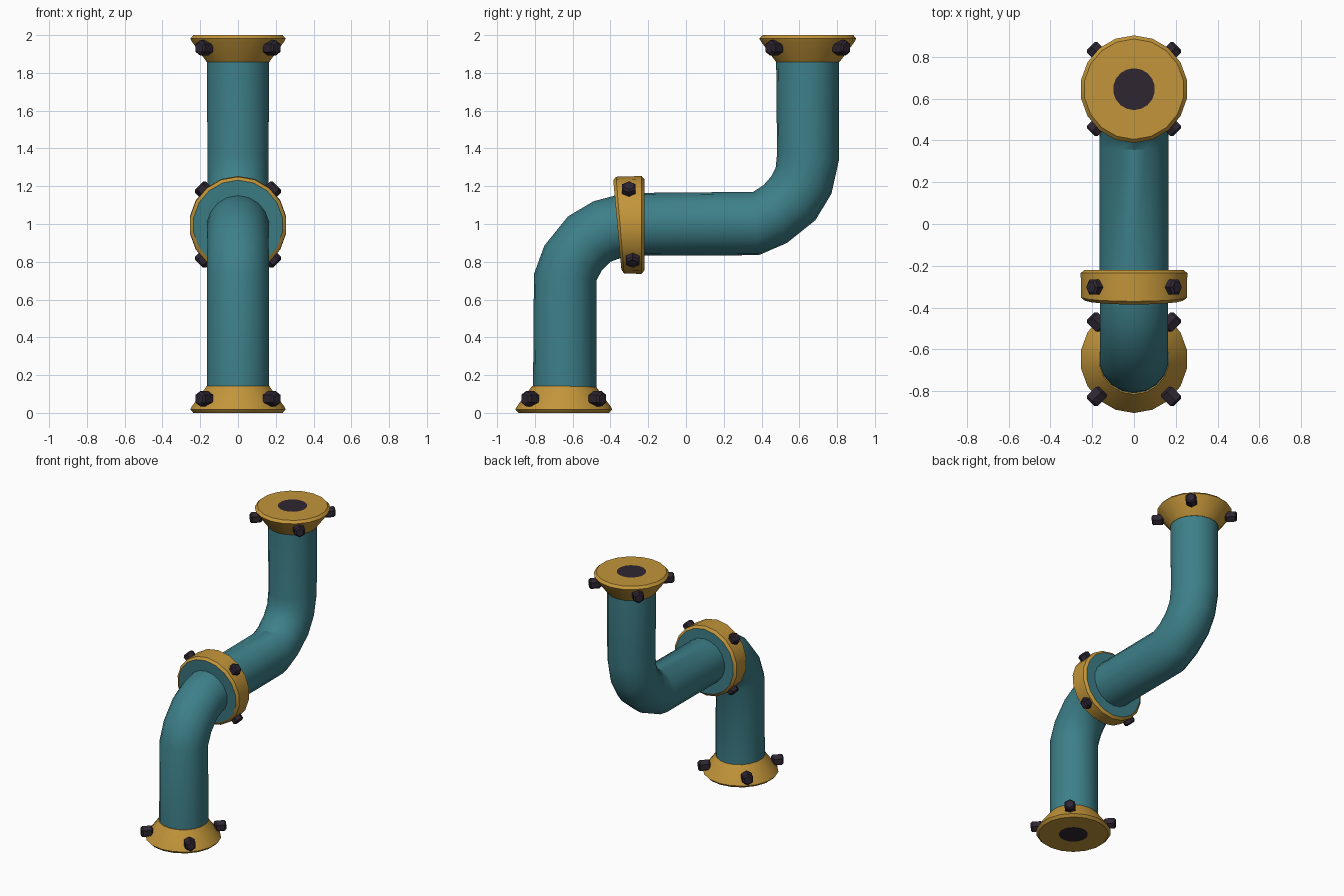
import bpy
import bmesh
import math
from mathutils import Vector

cube = bpy.data.objects.get("Cube")
if cube:
    bpy.data.objects.remove(cube, do_unlink=True)

SIDES = 18


def make_material(name, rgb):
    mat = bpy.data.materials.new(name)
    mat.use_nodes = True
    mat.diffuse_color = (*rgb, 1)
    mat.node_tree.nodes["Principled BSDF"].inputs["Base Color"].default_value = (*rgb, 1)
    return mat


teal = make_material("teal paint", (0.047, 0.214, 0.25))
gold = make_material("brass", (0.54, 0.30, 0.042))
dark = make_material("dark metal", (0.028, 0.019, 0.031))


def finish(name, bm, mats, smooth=True):
    bmesh.ops.recalc_face_normals(bm, faces=bm.faces)
    mesh = bpy.data.meshes.new(name)
    bm.to_mesh(mesh)
    bm.free()
    for mat in mats:
        mesh.materials.append(mat)
    obj = bpy.data.objects.new(name, mesh)
    bpy.context.collection.objects.link(obj)
    if smooth:
        bpy.ops.object.select_all(action='DESELECT')
        obj.select_set(True)
        bpy.context.view_layer.objects.active = obj
        bpy.ops.object.shade_smooth_by_angle(angle=math.radians(30))
    return obj


def loft(name, rings, mats, end_slots=(0, 0), band_slots=None):
    """Skin circles, each given by two opposite points (y, z) in the side plane."""
    bm = bmesh.new()
    loops = []
    for a, b in rings:
        a, b = Vector((0, *a)), Vector((0, *b))
        mid, arm = (a + b) / 2, (a - b) / 2
        side = Vector((arm.length, 0, 0))
        angles = [math.tau * i / SIDES for i in range(SIDES)]
        loops.append([bm.verts.new(mid + arm * math.cos(t) + side * math.sin(t))
                      for t in angles])
    for k, (low, high) in enumerate(zip(loops, loops[1:])):
        for i in range(SIDES):
            j = (i + 1) % SIDES
            face = bm.faces.new((low[i], low[j], high[j], high[i]))
            face.material_index = band_slots[k] if band_slots else 0
    for loop, slot in zip((loops[0], loops[-1]), end_slots):
        bm.faces.new(loop).material_index = slot
    return finish(name, bm, mats)


# Bent pipe: outer and inner points of each bend
loft("pipe", [
    ((-0.81, 0.10), (-0.475, 0.10)),
    ((-0.805, 0.735), (-0.475, 0.70)),
    ((-0.75, 0.885), (-0.445, 0.755)),
    ((-0.625, 1.04), (-0.40, 0.80)),
    ((-0.49, 1.12), (-0.36, 0.815)),
    ((-0.36, 1.155), (-0.30, 0.83)),
    ((-0.22, 1.165), (-0.22, 0.832)),
    ((0.355, 1.17), (0.385, 0.835)),
    ((0.41, 1.205), (0.535, 0.90)),
    ((0.45, 1.25), (0.685, 1.02)),
    ((0.475, 1.30), (0.77, 1.16)),
    ((0.482, 1.37), (0.81, 1.34)),
    ((0.477, 1.90), (0.81, 1.90)),
], [teal])

# Middle collar: brass rim with painted end faces
loft("collar", [
    ((-0.385, 1.232), (-0.342, 0.758)),
    ((-0.37, 1.25), (-0.328, 0.738)),
    ((-0.235, 1.254), (-0.235, 0.736)),
    ((-0.22, 1.236), (-0.22, 0.755)),
], [gold, teal], end_slots=(1, 1))


# Flared end flanges with a dark opening
def flange(name, y, end, step):
    profile = [(0.10, 0), (0.24, 0), (0.257, 0.018), (0.247, 0.036), (0.168, 0.142)]
    rings = [((y + r, end + step * h), (y - r, end + step * h)) for r, h in profile]
    loft(name, rings, [gold, dark], end_slots=(1, 0))


flange("bottom_flange", -0.647, 0.0, 1)
flange("top_flange", 0.645, 2.0, -1)


# Hexagonal bolts pointing outwards
def bolt(name, location, direction):
    bm = bmesh.new()
    bmesh.ops.create_cone(bm, cap_ends=True, segments=6,
                          radius1=0.041, radius2=0.041, depth=0.08)
    rim = [e for e in bm.edges if abs(e.verts[0].co.z - e.verts[1].co.z) < 0.001]
    bmesh.ops.bevel(bm, geom=rim, offset=0.01, segments=1, affect='EDGES')
    obj = finish(name, bm, [dark], smooth=False)
    obj.location = location
    obj.rotation_mode = 'QUATERNION'
    obj.rotation_quaternion = direction.to_track_quat('Z', 'Y')


BOLT_RADIUS = 0.252
for sx, x_name in ((1, "left"), (-1, "right")):
    for s, part in ((1, "back"), (-1, "front")):
        out = Vector((sx, s, 0)).normalized()
        for label, y, z in (("bottom", -0.647, 0.075), ("top", 0.645, 1.932)):
            bolt(f"{label}_bolt_{part}_{x_name}", Vector((0, y, z)) + out * BOLT_RADIUS, out)
    for s, part in ((1, "upper"), (-1, "lower")):
        out = Vector((sx, 0, s)).normalized()
        centre = Vector((0, -0.292 - 0.01 * s, 0.997))
        bolt(f"collar_bolt_{part}_{x_name}", centre + out * BOLT_RADIUS, out)
